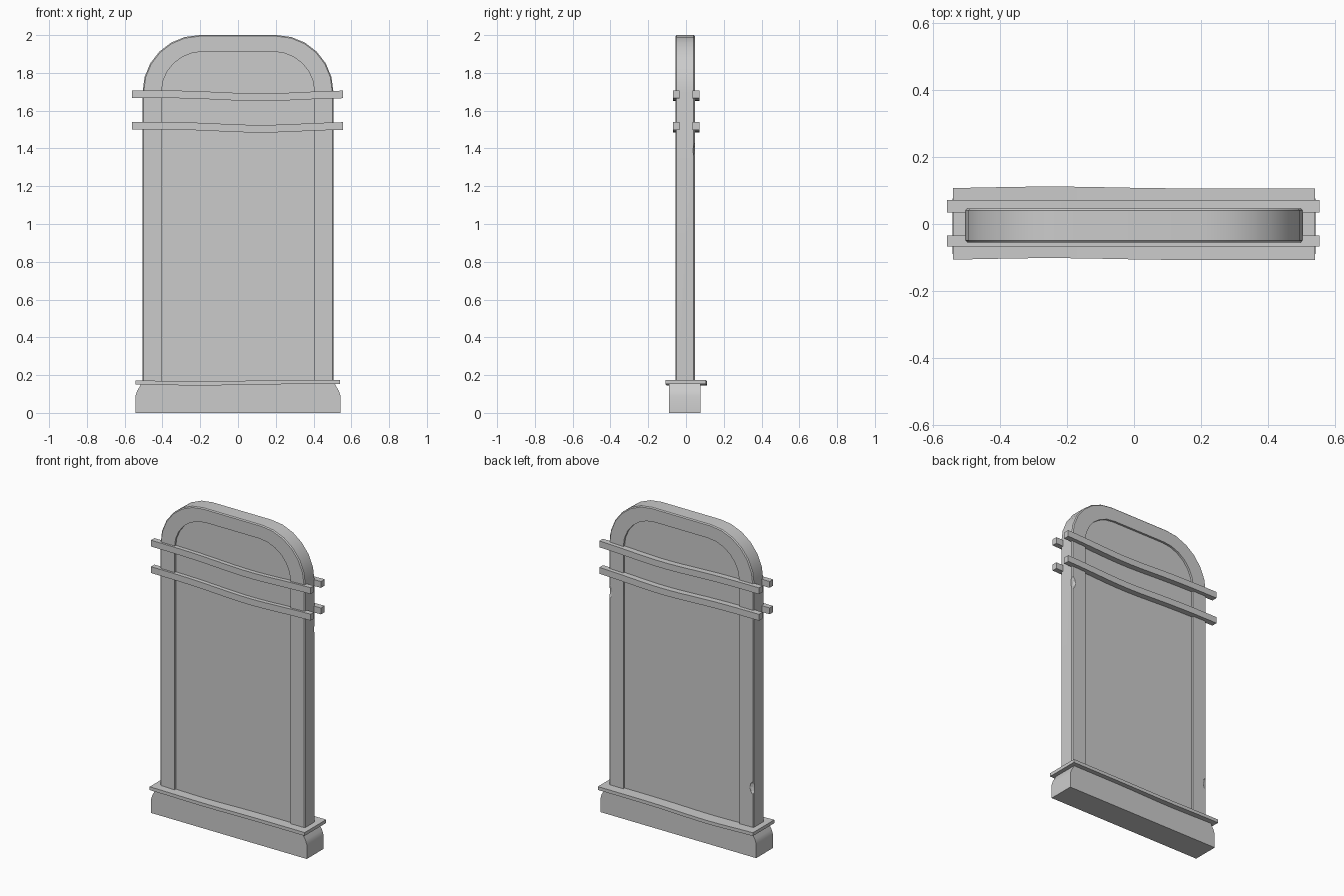
import bpy, bmesh, math

cube = bpy.data.objects.get("Cube")
if cube:
    bpy.data.objects.remove(cube, do_unlink=True)

stone = bpy.data.materials.new("grey_stone")
stone.use_nodes = True
GREY = (0.6, 0.6, 0.6, 1)
stone.diffuse_color = GREY
stone.node_tree.nodes["Principled BSDF"].inputs["Base Color"].default_value = GREY


def loft(name, rings):
    """Bridge equal closed rings of points and cap both ends."""
    bm = bmesh.new()
    loops = [[bm.verts.new(p) for p in ring] for ring in rings]
    n = len(loops[0])
    for a, b in zip(loops, loops[1:]):
        for i in range(n):
            j = (i + 1) % n
            bm.faces.new((a[i], a[j], b[j], b[i]))
    bm.faces.new(loops[0][::-1])
    bm.faces.new(loops[-1])
    bmesh.ops.recalc_face_normals(bm, faces=bm.faces)
    mesh = bpy.data.meshes.new(name)
    bm.to_mesh(mesh)
    bm.free()
    mesh.materials.append(stone)
    obj = bpy.data.objects.new(name, mesh)
    bpy.context.collection.objects.link(obj)
    return obj


def smooth(obj, degrees):
    bpy.ops.object.select_all(action='DESELECT')
    obj.select_set(True)
    bpy.context.view_layer.objects.active = obj
    bpy.ops.object.shade_smooth_by_angle(angle=math.radians(degrees))


def arch(y, half, bottom, top, rx, rz, steps=6):
    """Closed outline with rounded shoulders, in the plane at y."""
    right = [(half - rx + rx * math.cos(t), top - rz + rz * math.sin(t))
             for t in (math.pi / 2 * i / steps for i in range(steps + 1))]
    right.insert(0, (half, bottom))
    outline = right + [(-x, z) for x, z in reversed(right)]
    return [(x, y, z) for x, z in outline]


def bar(name, x0, x1, ys, zs, wave, sway=0.0, steps=14):
    """Beam along x whose height and depth follow a wave."""
    rings = []
    for i in range(steps + 1):
        x = x0 + (x1 - x0) * i / steps
        dz, dy = wave(x), sway * math.exp(-((x + 0.25) / 0.25) ** 2)
        rings.append([(x, y + dy, z + dz) for y, z in
                      ((ys[0], zs[0]), (ys[1], zs[0]), (ys[1], zs[1]), (ys[0], zs[1]))])
    obj = bar_obj = loft(name, rings)
    smooth(bar_obj, 30)
    return obj


# Arched slab with a sunken panel on each face
FRONT, BACK, SUNK, EDGE = -0.055, 0.047, 0.013, 0.006


def panel(y):
    return arch(y, 0.405, 0.16, 1.913, 0.22, 0.213)


def rim(y, inset):
    return arch(y, 0.505 - inset, 0.15, 2.0 - inset, 0.3 - inset, 0.3 - inset)


slab = loft("arched_slab", [
    panel(FRONT + SUNK), panel(FRONT), rim(FRONT, EDGE), rim(FRONT + EDGE, 0),
    rim(BACK - EDGE, 0), rim(BACK, EDGE), panel(BACK), panel(BACK - SUNK)])

# Worn chips on the rear edges
for side, height in ((1, 1.39), (-1, 0.42)):
    bpy.ops.mesh.primitive_ico_sphere_add(
        subdivisions=2, radius=1, location=(side * 0.508, BACK + 0.003, height))
    chip = bpy.context.object
    chip.name = "chip_cutter"
    chip.scale = (0.03, 0.013, 0.045)
    chip.hide_render = True
    chip.hide_viewport = True
    chip.display_type = 'WIRE'
    cut = slab.modifiers.new("chip", 'BOOLEAN')
    cut.operation = 'DIFFERENCE'
    cut.object = chip
smooth(slab, 28)


# Sagging rails on both faces
def sag(x):
    return -0.017 * math.exp(-((x - 0.12) / 0.3) ** 2)


for face, ys in (("front", (-0.068, -0.034)), ("back", (0.035, 0.072))):
    for level, bottom in (("upper", 1.668), ("lower", 1.501)):
        bar(f"{face}_{level}_rail", -0.56, 0.555, ys, (bottom, bottom + 0.04), sag)

# Wavy ledge over the base
bar("base_ledge", -0.542, 0.541, (-0.108, 0.106), (0.152, 0.173),
    lambda x: -0.007 * math.exp(-((x + 0.2) / 0.25) ** 2), sway=0.006)

# Plinth with curved upper ends
half_profile = [(0.543, 0), (0.543, 0.09), (0.535, 0.115), (0.52, 0.14), (0.51, 0.16)]
profile = half_profile + [(-x, z) for x, z in reversed(half_profile)]
plinth = loft("plinth", [[(x, y, z) for x, z in profile] for y in (-0.09, 0.076)])
smooth(plinth, 30)
